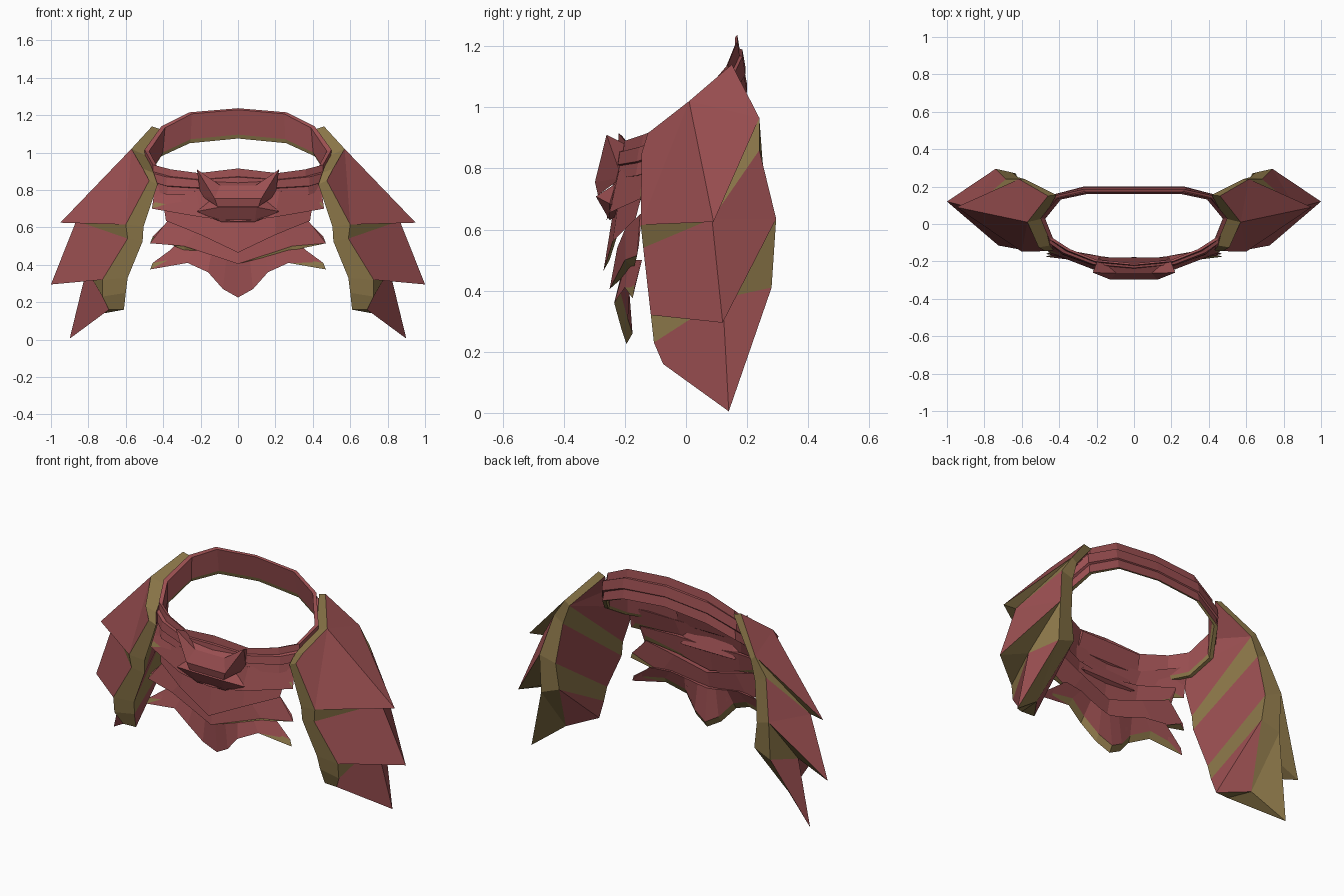
import bpy, bmesh

if "Cube" in bpy.data.objects:
    bpy.data.objects.remove(bpy.data.objects["Cube"])


def material(name, rgb):
    m = bpy.data.materials.new(name)
    m.diffuse_color = (*rgb, 1)
    m.use_nodes = True
    m.node_tree.nodes["Principled BSDF"].inputs["Base Color"].default_value = m.diffuse_color
    return m


RED = material("dull_red", (0.325, 0.078, 0.082))
OLIVE = material("olive_trim", (0.26, 0.183, 0.066))


def build(name, verts, faces, mirror=False):
    """faces: list of (indices, material slot)"""
    bm = bmesh.new()
    vs = [bm.verts.new(v) for v in verts]
    for idx, slot in faces:
        bm.faces.new([vs[i] for i in idx]).material_index = slot
    bmesh.ops.recalc_face_normals(bm, faces=bm.faces)
    me = bpy.data.meshes.new(name)
    bm.to_mesh(me)
    bm.free()
    me.materials.append(RED)
    me.materials.append(OLIVE)
    ob = bpy.data.objects.new(name, me)
    bpy.context.collection.objects.link(ob)
    if mirror:
        mod = ob.modifiers.new("mirror", 'MIRROR')
        mod.use_mirror_merge = False
    return ob


def both_sides(half):
    """Centre-first half row -> full row from -x to +x."""
    return [(-x, y, z) for x, y, z in reversed(half[1:])] + list(half)


# Belt: tilted loop of (x, y, z) stations, back to front, top and bottom edge
top = [(0, .168, 1.237), (.26, .168, 1.215), (.41, .137, 1.14), (.50, .03, 1.015),
       (.455, -.08, .935), (.36, -.14, .91), (.21, -.20, .89), (0, -.22, .915)]
bot = [(0, .20, 1.075), (.27, .20, 1.05), (.43, .158, .98), (.505, .03, .87),
       (.465, -.09, .80), (.38, -.165, .775), (.21, -.225, .77), (0, -.24, .76)]


def between(t, s):
    """Closed row a fraction t down the band, scaled outward by s."""
    half = []
    for p, q in zip(top, bot):
        x, y, z = (a + (b - a) * t for a, b in zip(p, q))
        half.append((x * s, y * s, z))
    return half + [(-x, y, z) for x, y, z in reversed(half[1:-1])]


rows = [between(0, 1), between(.28, .99), between(.30, 1.04), between(.65, 1.03),
        between(.68, 1.0), between(1, 1), between(1, .955), between(.87, .94),
        between(.05, .95)]
n, m = len(rows[0]), len(rows)
faces = []
for r in range(m):
    q = (r + 1) % m
    for i in range(n):
        j = (i + 1) % n
        faces.append(((r * n + i, r * n + j, q * n + j, q * n + i), 1 if r in (5, 6) else 0))
build("belt", [v for row in rows for v in row], faces)


# Overlapping front skirt plates: thin strips with olive chamfers behind the lower edge
def plate(name, upper, lower, drop=None, depth=.02):
    up, lo = both_sides(upper), both_sides(lower)
    k = len(up)
    low_back = []
    for i, (x, y, z) in enumerate(lo):
        d = .006 if i in (0, k - 1) else depth
        dropped = drop is not None and .1 < abs(x) < .4
        low_back.append((x * .97, y + d, z - drop if dropped else z + .035))
    up_back = [(x * .98, y + (.006 if i in (0, k - 1) else depth), z)
               for i, (x, y, z) in enumerate(up)]
    verts = up + lo + low_back + up_back
    fs = []
    for r in range(4):
        q = (r + 1) % 4
        for i in range(k - 1):
            fs.append(((r * k + i, r * k + i + 1, q * k + i + 1, q * k + i), 1 if r == 1 else 0))
    for e in (0, k - 1):
        fs.append(((e, k + e, 2 * k + e, 3 * k + e), 0))
    build(name, verts, fs)


plate("skirt_plate_top",
      [(0, -.235, .78), (.22, -.22, .79), (.44, -.10, .85)],
      [(0, -.26, .63), (.2, -.25, .655), (.46, -.15, .70)])
plate("skirt_plate_upper",
      [(0, -.235, .68), (.2, -.22, .70), (.4, -.14, .73)],
      [(0, -.27, .465), (.2, -.24, .56), (.385, -.165, .635)])
plate("skirt_plate_middle",
      [(0, -.225, .54), (.2, -.20, .60), (.365, -.15, .65)],
      [(0, -.25, .405), (.29, -.20, .50), (.47, -.16, .515)], drop=.025, depth=.03)
plate("skirt_plate_lower",
      [(0, -.215, .45), (.06, -.21, .46), (.14, -.20, .48), (.22, -.185, .50), (.34, -.15, .50)],
      [(0, -.195, .225), (.08, -.21, .27), (.16, -.235, .36), (.27, -.20, .41), (.47, -.175, .375)])


# Horned buckle with an undercut jaw beneath it
def lump(name, half, faces):
    """Half points for +x; each face lists points, 'm' marks the mirrored one."""
    k = len(half)
    verts = half + [(-x, y, z) for x, y, z in half]
    fs = []
    for f in faces:
        idx = [int(t.strip("m")) + (k if "m" in t else 0) for t in f.split()]
        fs.append((idx, 0))
        if "m" not in f:
            fs.append(([i + k for i in idx], 0))
    build(name, verts, fs)


lump("buckle",
     [(.22, -.26, .91), (.095, -.262, .825), (.125, -.298, .755), (.11, -.288, .712),
      (.20, -.21, .77), (.19, -.18, .87)],
     ["0 1 2", "1 1m 2m 2", "2 2m 3m 3", "0 2 4", "2 3 4", "0 4 5", "0 5 1",
      "1 5 5m 1m", "3 3m 4m 4", "4 4m 5m 5"])
lump("buckle_jaw",
     [(.14, -.23, .75), (.22, -.25, .685), (.10, -.295, .708), (.09, -.25, .63), (.17, -.20, .66)],
     ["0 1 2", "2 1 3", "1 4 3", "0 4 1", "0 2 2m 0m", "2 3 3m 2m", "3 4 4m 3m", "0 0m 4m 4"])

# Hip guard: three stacked ridged layers (a, b, c), outer points then inner ones
P = {
    # layer a: peak, ridge, tip, front edge, back edge
    "a_peak": (.46, .15, 1.14), "a_ridge": (.57, .01, 1.02), "a_tip": (.95, .09, .625),
    "a_fm": (.51, -.125, .915), "a_f0": (.475, -.145, .85), "a_f1": (.60, -.148, .615),
    "a_b0": (.615, .24, .965),
    # layer b
    "b_ridge": (.865, .085, .635), "b_tip": (1.0, .12, .295),
    "b_f0": (.59, -.14, .54), "b_f1": (.725, -.115, .32),
    "b_b0": (.685, .24, .86), "b_bm": (.74, .295, .635),
    # layer c
    "c_ridge": (.81, .12, .375), "c_tip": (.90, .14, .005),
    "c_f0": (.725, -.105, .23), "c_f1": (.69, -.075, .16), "c_b0": (.74, .28, .41),
    # inner skin
    "i_peak": (.415, .155, 1.125), "i_ridge": (.485, .03, .98),
    "ia_fm": (.45, -.115, .89), "ia_f0": (.43, -.14, .83), "ia_f1": (.505, -.14, .605),
    "ia_b0": (.585, .24, .94),
    "ib_f0": (.51, -.135, .525), "ib_f1": (.59, -.115, .33),
    "ib_b0": (.62, .25, .83), "ib_bm": (.65, .275, .60),
    "ic_f0": (.60, -.10, .25), "ic_f1": (.61, -.07, .16), "ic_b0": (.63, .27, .45),
    "i_low": (.72, .08, .14),
}
red = ["a_ridge a_tip a_f1", "a_ridge a_f1 a_f0 a_fm", "a_ridge a_peak a_b0",
       "a_ridge a_b0 a_tip",
       "b_ridge b_tip b_f1 b_f0", "b_ridge b_b0 b_bm", "b_ridge b_bm b_tip",
       "c_ridge c_tip c_f1 c_f0", "c_ridge c_b0 c_tip",
       "i_peak i_ridge ia_b0", "i_ridge ia_fm ia_f0 ia_b0", "ia_f0 ia_f1 ia_b0",
       "ib_f0 ib_f1 ib_bm ib_b0", "ic_f0 ic_f1 ic_b0",
       "ic_f1 i_low ic_b0"]
olive = ["a_peak a_ridge i_ridge i_peak", "a_ridge a_fm ia_fm i_ridge",
         # undersides of the layers
         "a_f1 a_tip b_ridge", "a_f1 b_ridge b_f0", "a_tip a_b0 b_ridge", "a_b0 b_b0 b_ridge",
         "b_f1 b_tip c_ridge", "b_f1 c_ridge c_f0", "b_tip b_bm c_ridge", "b_bm c_b0 c_ridge",
         "c_f1 c_tip i_low", "c_f1 i_low ic_f1", "c_tip c_b0 i_low", "c_b0 ic_b0 i_low",
         # bands across the inner skin
         "ia_f1 ib_f0 ib_b0 ia_b0", "ib_f1 ic_f0 ic_b0 ib_bm"]
# front and back rims
for chain in (["a_fm", "a_f0", "a_f1", "b_f0", "b_f1", "c_f0", "c_f1"],
              ["a_peak", "a_b0", "b_b0", "b_bm", "c_b0"]):
    for u, v in zip(chain, chain[1:]):
        iu, iv = ("i_peak" if w == "a_peak" else "i" + w for w in (u, v))
        olive.append(f"{u} {v} {iv} {iu}")
keys = list(P)
guard_faces = [([keys.index(k) for k in f.split()], slot)
               for slot, group in enumerate((red, olive)) for f in group]
build("hip_guard", list(P.values()), guard_faces, mirror=True)
